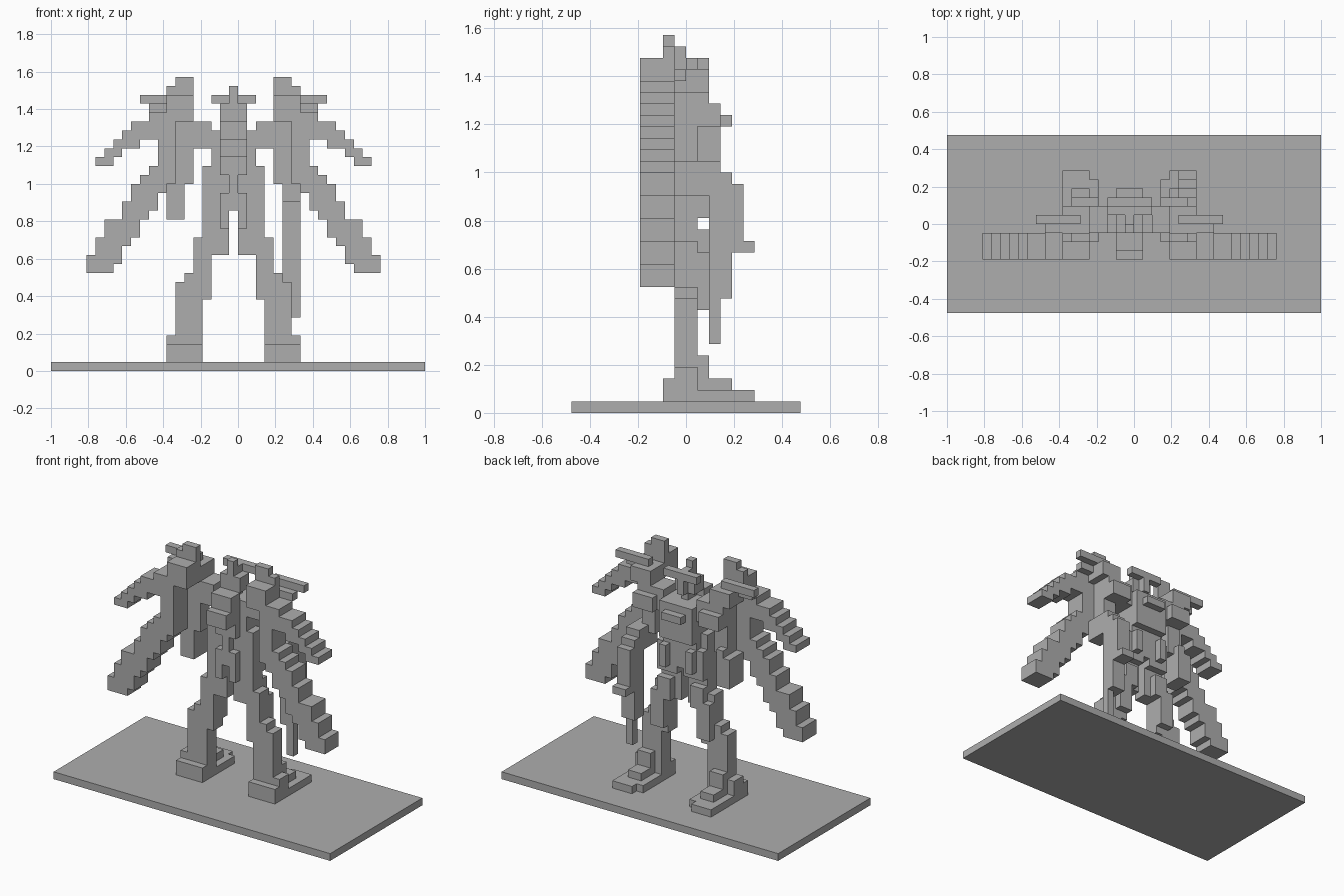
import bpy
import bmesh

cube = bpy.data.objects.get("Cube")
if cube:
    bpy.data.objects.remove(cube)

U = 1 / 21          # one block
MID = -0.5          # symmetry plane of the figure, in blocks

grey = bpy.data.materials.new("plain_grey")
grey.use_nodes = True
grey.diffuse_color = (0.42, 0.42, 0.42, 1)
grey.node_tree.nodes["Principled BSDF"].inputs["Base Color"].default_value = grey.diffuse_color


def extrude_outline(name, outline, y, mirrored=False):
    """Extrude an x-z outline between two depths, optionally mirrored."""
    mesh = bpy.data.meshes.new(name)
    bm = bmesh.new()
    verts = [bm.verts.new(((px - MID) * U, y[0] * U, pz * U)) for px, pz in outline]
    face = bm.faces.new(verts)
    grown = bmesh.ops.extrude_face_region(bm, geom=[face])["geom"]
    moved = [g for g in grown if isinstance(g, bmesh.types.BMVert)]
    bmesh.ops.translate(bm, verts=moved, vec=(0, (y[1] - y[0]) * U, 0))
    bmesh.ops.recalc_face_normals(bm, faces=bm.faces)
    bm.to_mesh(mesh)
    bm.free()
    mesh.materials.append(grey)
    obj = bpy.data.objects.new(name, mesh)
    obj.location.x = MID * U
    bpy.context.collection.objects.link(obj)
    if mirrored:
        mod = obj.modifiers.new("mirror", "MIRROR")
        mod.use_mirror_merge = False
    return obj


def box(name, x, y, z, mirrored=False):
    outline = [(x[0], z[0]), (x[1], z[0]), (x[1], z[1]), (x[0], z[1])]
    return extrude_outline(name, outline, y, mirrored)


def pair(name, x, y, z):
    return box(name, x, y, z, mirrored=True)


def stepped_pair(name, start, bottoms, tops, y):
    """Mirrored plate whose lower and upper edges climb in block steps."""
    outline = []
    for i, b in enumerate(bottoms):
        outline += [(start + i, b), (start + i + 1, b)]
    for i in reversed(range(len(tops))):
        outline += [(start + i + 1, tops[i]), (start + i, tops[i])]
    clean = [p for i, p in enumerate(outline) if p != outline[i - 1]]
    return extrude_outline(name, clean, y, mirrored=True)


# Stand
box("stand", (-21, 21), (-10, 10), (0, 1))

# Wings
WING_DEPTH = (-4, -1)
stepped_pair("upper_wing", 4,
             [28, 28, 25, 25, 26, 26, 25, 25, 24, 23, 23],
             [31, 31, 31, 29, 29, 28, 28, 27, 26, 25, 24], WING_DEPTH)
stepped_pair("lower_wing", 6,
             [21, 20, 18, 17, 15, 14, 12, 11, 11, 11],
             [25, 25, 23, 22, 21, 19, 17, 17, 15, 13], WING_DEPTH)
stepped_pair("wing_crest", 4, [31, 31, 31], [33, 33, 32], (-2, -1))

# Feet
pair("foot_sole", (3, 7), (-2, 5), (1, 2))
pair("foot_toe", (4, 7), (5, 6), (1, 2))
pair("foot_heel", (3, 7), (-2, 1), (2, 3))
pair("foot_bridge", (4, 6), (1, 4), (2, 3))
pair("ankle_guard", (3, 7), (-1, 1), (3, 4))
pair("ankle_front", (4, 6), (1, 2), (3, 5))

# Legs
stepped_pair("shin", 3, [4, 4, 4], [12, 11, 10], (-1, 1))
pair("knee", (2, 4), (-1, 1), (8, 15))
pair("knee_guard", (2, 4), (1, 2), (9, 14))
stepped_pair("thigh", 0, [13, 13, 14], [22, 23, 23], (-1, 1))
pair("thigh_guard", (1, 3), (1, 2), (13, 16))

# Waist
pair("rear_skirt", (0, 1), (-2, -1), (16, 20))
pair("front_skirt", (0, 3), (1, 2), (17, 21))
pair("skirt_edge", (1, 2), (2, 3), (18, 21))
box("crotch", (-1, 0), (-2, 2), (18, 22))
box("waist", (-3, 2), (-1, 2), (20, 25))

# Chest and back unit
box("chest", (-4, 3), (-1, 2), (25, 27))
box("chest_front", (-3, 2), (2, 3), (22, 27))
box("chest_vent", (-2, 1), (3, 4), (25, 26))
box("back_unit_lower", (-2, 1), (-2, -1), (22, 24))
box("back_unit_middle", (-2, 1), (-4, -1), (24, 26))
box("back_unit_upper", (-2, 1), (-3, -1), (26, 28))

# Head
box("neck", (-1, 0), (-1, 1), (27, 29))
box("head", (-2, 1), (-1, 1), (28, 30))
box("face", (-1, 0), (1, 2), (28, 30))
box("head_fin", (-3, 2), (1, 2), (30, 31))
box("head_crest", (-1, 0), (-1, 0), (30, 32))
box("head_top", (-1, 0), (0, 1), (30, 31))

# Shoulders
pair("shoulder", (2, 6), (-1, 2), (25, 28))
pair("shoulder_front", (3, 6), (2, 3), (25, 27))
pair("shoulder_cap", (4, 7), (-1, 2), (28, 30))
pair("shoulder_spike", (5, 10), (0, 1), (30, 31))
pair("spike_support", (6, 9), (-1, 0), (29, 30))

# Arms
pair("upper_arm", (4, 6), (-1, 1), (21, 25))
pair("elbow", (5, 6), (-1, 2), (20, 22))
box("right_forearm", (-8, -6), (-1, 2), (17, 21))
box("left_forearm", (5, 7), (-1, 3), (19, 22))

# Hand-held launcher
box("launcher_body", (5, 7), (2, 4), (10, 21))
box("launcher_barrel", (6, 7), (2, 3), (6, 10))
box("launcher_sight", (5, 7), (4, 5), (14, 20))
box("launcher_grip", (5, 7), (5, 6), (14, 15))
